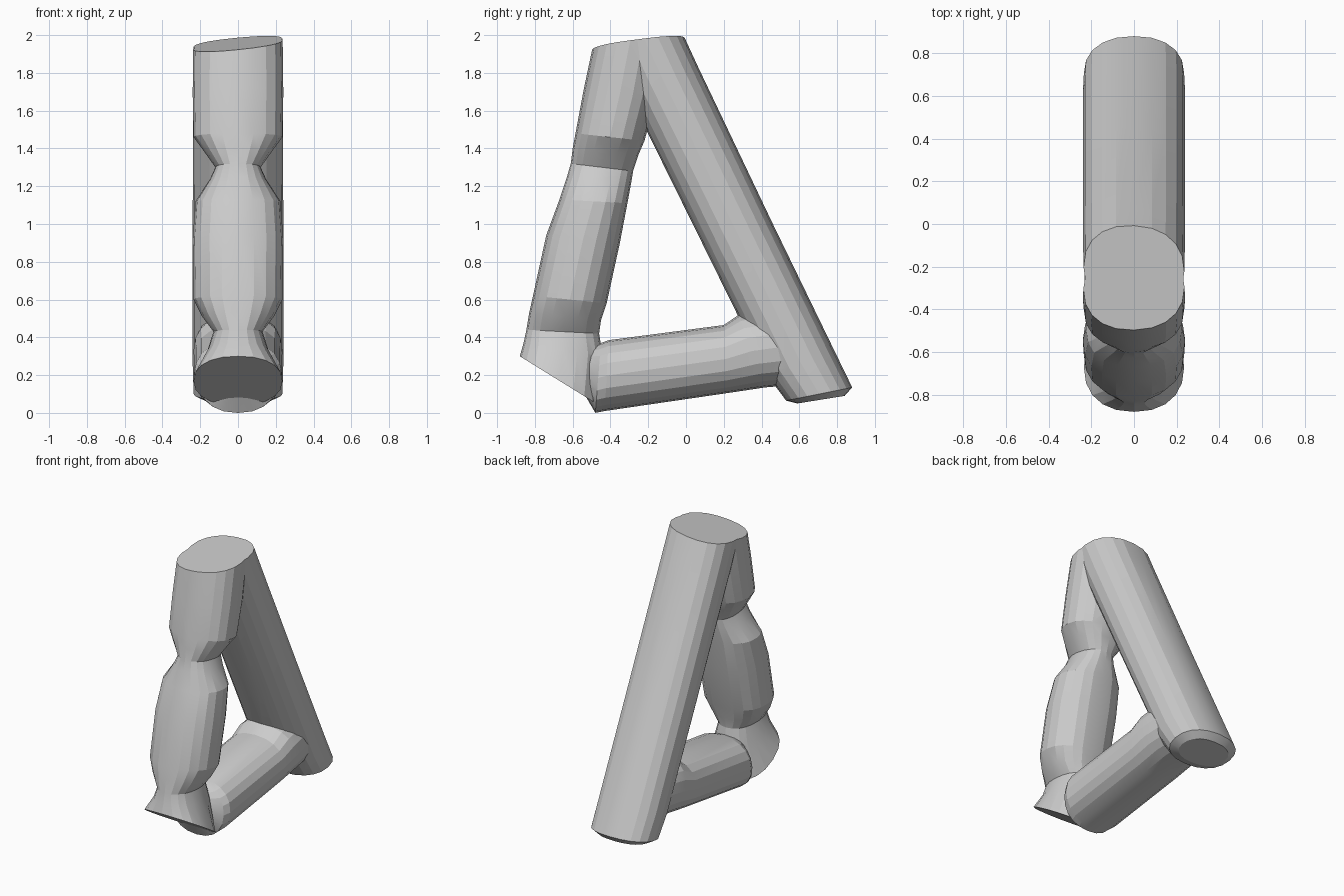
import bpy, bmesh, math
from mathutils import Vector

if "Cube" in bpy.data.objects:
    bpy.data.objects.remove(bpy.data.objects["Cube"])

SIDES = 20


def tube(name, stations):
    """Loft oval rings; each station = (edge A y, z, edge B y, z, half width in x)."""
    bm = bmesh.new()
    rings = []
    for ay, az, by, bz, hx in stations:
        a, b = Vector((0, ay, az)), Vector((0, by, bz))
        mid, half = (a + b) / 2, (a - b) / 2
        ring = []
        for i in range(SIDES):
            t = 2 * math.pi * i / SIDES
            c, s = math.cos(t), math.sin(t)
            # slightly squared oval
            u = math.copysign(abs(c) ** 0.88, c)
            v = math.copysign(abs(s) ** 0.88, s)
            ring.append(bm.verts.new(mid + half * u + Vector((hx * v, 0, 0))))
        rings.append(ring)
    for r, q in zip(rings, rings[1:]):
        for i in range(SIDES):
            j = (i + 1) % SIDES
            bm.faces.new((r[i], r[j], q[j], q[i]))
    bm.faces.new(rings[0])
    bm.faces.new(rings[-1])
    bmesh.ops.recalc_face_normals(bm, faces=bm.faces)
    me = bpy.data.meshes.new(name)
    bm.to_mesh(me)
    bm.free()
    ob = bpy.data.objects.new(name, me)
    bpy.context.collection.objects.link(ob)
    return ob


# long straight rear bar
frame = tube("triangular_frame", [
    (-0.06, 2.10, -0.44, 1.98, 0.235),
    (0.06, 1.84, -0.31, 1.70, 0.238),
    (0.46, 1.00, 0.09, 0.89, 0.24),
    (0.79, 0.32, 0.43, 0.20, 0.24),
    (0.88, 0.135, 0.53, 0.065, 0.235),
    (0.84, 0.09, 0.59, 0.05, 0.18)])

# front bar with two pinched joints and a flared, slanted foot
front = tube("front_bar", [
    (-0.455, 2.12, -0.09, 2.06, 0.235),
    (-0.54, 1.72, -0.16, 1.66, 0.24),
    (-0.585, 1.48, -0.22, 1.44, 0.235),
    (-0.60, 1.40, -0.25, 1.37, 0.18),
    (-0.61, 1.32, -0.28, 1.28, 0.12),
    (-0.63, 1.25, -0.29, 1.22, 0.15),
    (-0.67, 1.13, -0.31, 1.11, 0.225),
    (-0.74, 0.94, -0.35, 0.90, 0.24),
    (-0.81, 0.62, -0.42, 0.58, 0.235),
    (-0.83, 0.53, -0.45, 0.49, 0.19),
    (-0.845, 0.44, -0.46, 0.42, 0.13),
    (-0.86, 0.37, -0.44, 0.30, 0.16),
    (-0.88, 0.30, -0.46, 0.04, 0.235)])

# bottom bar
bottom = tube("bottom_bar", [
    (-0.55, 0.12, -0.53, 0.34, 0.10),
    (-0.48, 0.00, -0.45, 0.37, 0.21),
    (-0.43, 0.01, -0.41, 0.385, 0.232),
    (0.22, 0.105, 0.20, 0.465, 0.232),
    (0.42, 0.135, 0.28, 0.52, 0.236),
    (0.60, 0.15, 0.50, 0.56, 0.22)])

# fuse the bars into one solid
for part in (front, bottom):
    m = frame.modifiers.new("union_" + part.name, 'BOOLEAN')
    m.operation = 'UNION'
    m.solver = 'EXACT'
    m.object = part
dg = bpy.context.evaluated_depsgraph_get()
fused = bpy.data.meshes.new_from_object(frame.evaluated_get(dg))
frame.modifiers.clear()
frame.data = fused
for part in (front, bottom):
    bpy.data.objects.remove(part)

# trim the top to a slightly tilted flat cap
bm = bmesh.new()
bm.from_mesh(fused)
cut = bmesh.ops.bisect_plane(
    bm, geom=bm.verts[:] + bm.edges[:] + bm.faces[:], dist=1e-5,
    plane_co=(0, -0.25, 1.955), plane_no=Vector((-0.1, -0.13, 1)).normalized(),
    clear_outer=True)
rim = [e for e in cut['geom_cut'] if isinstance(e, bmesh.types.BMEdge)]
bmesh.ops.holes_fill(bm, edges=rim, sides=0)
bmesh.ops.recalc_face_normals(bm, faces=bm.faces)
bm.to_mesh(fused)
bm.free()

# gently faceted shading with crisp caps and joints
bpy.context.view_layer.objects.active = frame
frame.select_set(True)
bpy.ops.object.shade_smooth_by_angle(angle=math.radians(15))
